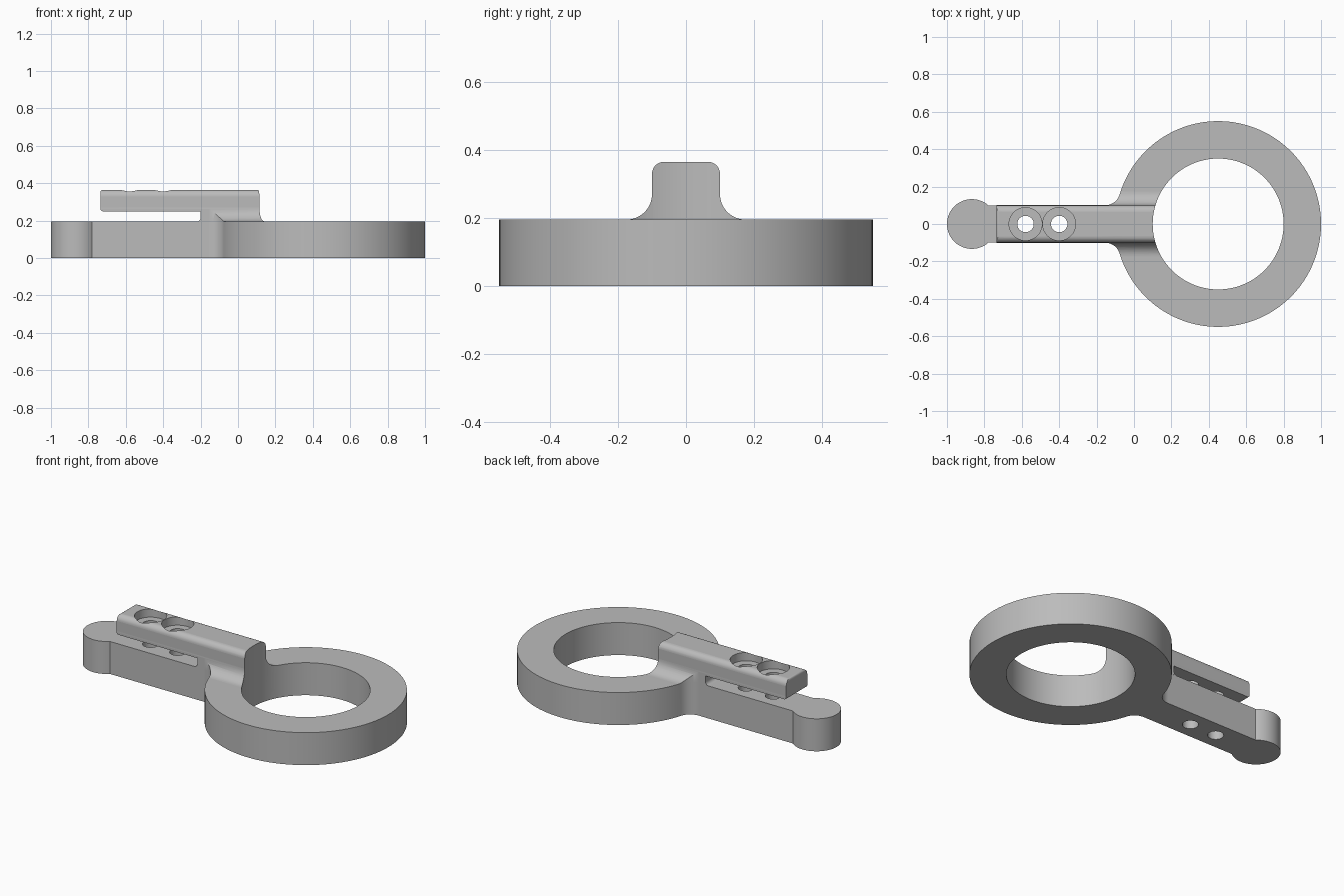
import bpy
import bmesh
from math import sin, cos, pi, asin, atan2, sqrt
from mathutils import Vector

cube = bpy.data.objects.get("Cube")
if cube:
    bpy.data.objects.remove(cube, do_unlink=True)

# Main dimensions
RING_X, RING_R, BORE_R = 0.45, 0.55, 0.35
KNOB_X, KNOB_R = -0.867, 0.133
BODY_H, TOP, HALF = 0.195, 0.365, 0.10
FILLET = 0.08
SCREWS = (-0.58, -0.40)

grey = bpy.data.materials.new("plain grey")
grey.use_nodes = True
COLOUR = (0.5, 0.5, 0.5, 1)
grey.diffuse_color = COLOUR
grey.node_tree.nodes["Principled BSDF"].inputs["Base Color"].default_value = COLOUR


def arc(cx, cy, r, a0, a1, n):
    return [(cx + r * cos(a0 + (a1 - a0) * i / n), cy + r * sin(a0 + (a1 - a0) * i / n))
            for i in range(n + 1)]


def prism(name, points, axis, lo, hi):
    """Extrude a closed 2D profile along x, y or z."""
    place = {"x": lambda p, t: (t, p[0], p[1]),
             "y": lambda p, t: (p[0], t, p[1]),
             "z": lambda p, t: (p[0], p[1], t)}[axis]
    bm = bmesh.new()
    base = bm.faces.new([bm.verts.new(place(p, lo)) for p in points])
    out = bmesh.ops.extrude_face_region(bm, geom=[base])
    move = Vector(place((0, 0), hi - lo))
    bmesh.ops.translate(bm, vec=move,
                        verts=[g for g in out["geom"] if isinstance(g, bmesh.types.BMVert)])
    bmesh.ops.recalc_face_normals(bm, faces=bm.faces)
    mesh = bpy.data.meshes.new(name)
    bm.to_mesh(mesh)
    bm.free()
    mesh.materials.append(grey)
    obj = bpy.data.objects.new(name, mesh)
    bpy.context.collection.objects.link(obj)
    return obj


def combine(target, tool, operation):
    """Apply a boolean and drop the tool object."""
    mod = target.modifiers.new("combine", "BOOLEAN")
    mod.operation, mod.solver, mod.object = operation, "EXACT", tool
    bpy.context.view_layer.objects.active = target
    bpy.ops.object.modifier_apply(modifier=mod.name)
    bpy.data.objects.remove(tool, do_unlink=True)


def mirrored(half):
    """Close a half profile by mirroring its first coordinate's partner."""
    return half + [(x, -y) for x, y in reversed(half) if abs(y) > 1e-6]


def plan_outline(half):
    """Knob, straight arm, fillet and ring, seen from above."""
    fy = half + FILLET
    fx = RING_X - sqrt((RING_R + FILLET) ** 2 - fy ** 2)
    to_ring = atan2(-fy, RING_X - fx)
    pts = arc(KNOB_X, 0, KNOB_R, pi, asin(half / KNOB_R), 28)
    pts += arc(fx, fy, FILLET, -pi / 2, to_ring, 10)
    pts += arc(RING_X, 0, RING_R, pi + to_ring, 0, 64)[1:]
    return mirrored(pts)


# Ring, arm and knob
body = prism("ring_handle", plan_outline(HALF), "z", 0, BODY_H)

# Clamp bar: end section with rounded top and flared foot
flare, corner = 0.075, 0.035
section = [(HALF + flare, BODY_H - 0.001)]
section += arc(HALF + flare, BODY_H + flare, flare, -pi / 2, -pi, 12)
section += arc(HALF - corner, TOP - corner, corner, 0, pi / 2, 8)
section += [(-y, z) for y, z in reversed(section)]
clamp = prism("clamp_bar", section, "x", -0.9, 0.3)

# Side shape of the bar: overhang, foot fillet and softened end
end, under, soft, foot = -0.735, 0.25, 0.012, 0.02
side = [(0.4, 0.1), (-0.2 - foot, 0.1)]
side += arc(-0.2 - foot, BODY_H + foot, foot, -pi / 2, 0, 6)
side += [(-0.2, under)]
side += arc(end + soft, under + soft, soft, -pi / 2, -pi, 4)
side += arc(end + soft, TOP + 0.0005 - soft, soft, pi, pi / 2, 4)
side += [(0.4, TOP + 0.0005)]
combine(clamp, prism("side_mask", side, "y", -0.5, 0.5), "INTERSECT")

# Keep the flared foot inside the plan outline
combine(clamp, prism("plan_mask", plan_outline(HALF + 0.0005), "z", 0.05, 0.6), "INTERSECT")
combine(body, clamp, "UNION")

# Ring bore, screw holes and counterbores
bore = arc(RING_X, 0, BORE_R, 0, 2 * pi, 112)[:-1]
combine(body, prism("bore_cutter", bore, "z", -0.1, 0.6), "DIFFERENCE")
for x in SCREWS:
    for r, low in ((0.044, -0.1), (0.088, TOP - 0.05)):
        hole = arc(x, 0, r, 0, 2 * pi, 48)[:-1]
        combine(body, prism("hole_cutter", hole, "z", low, 0.6), "DIFFERENCE")

# Smooth the curved walls, keep flat faces flat
bpy.ops.object.select_all(action="DESELECT")
body.select_set(True)
bpy.context.view_layer.objects.active = body
bpy.ops.object.shade_smooth_by_angle(angle=0.5)
for face in body.data.polygons:
    if max(abs(c) for c in face.normal) > 0.99999:
        face.use_smooth = False
